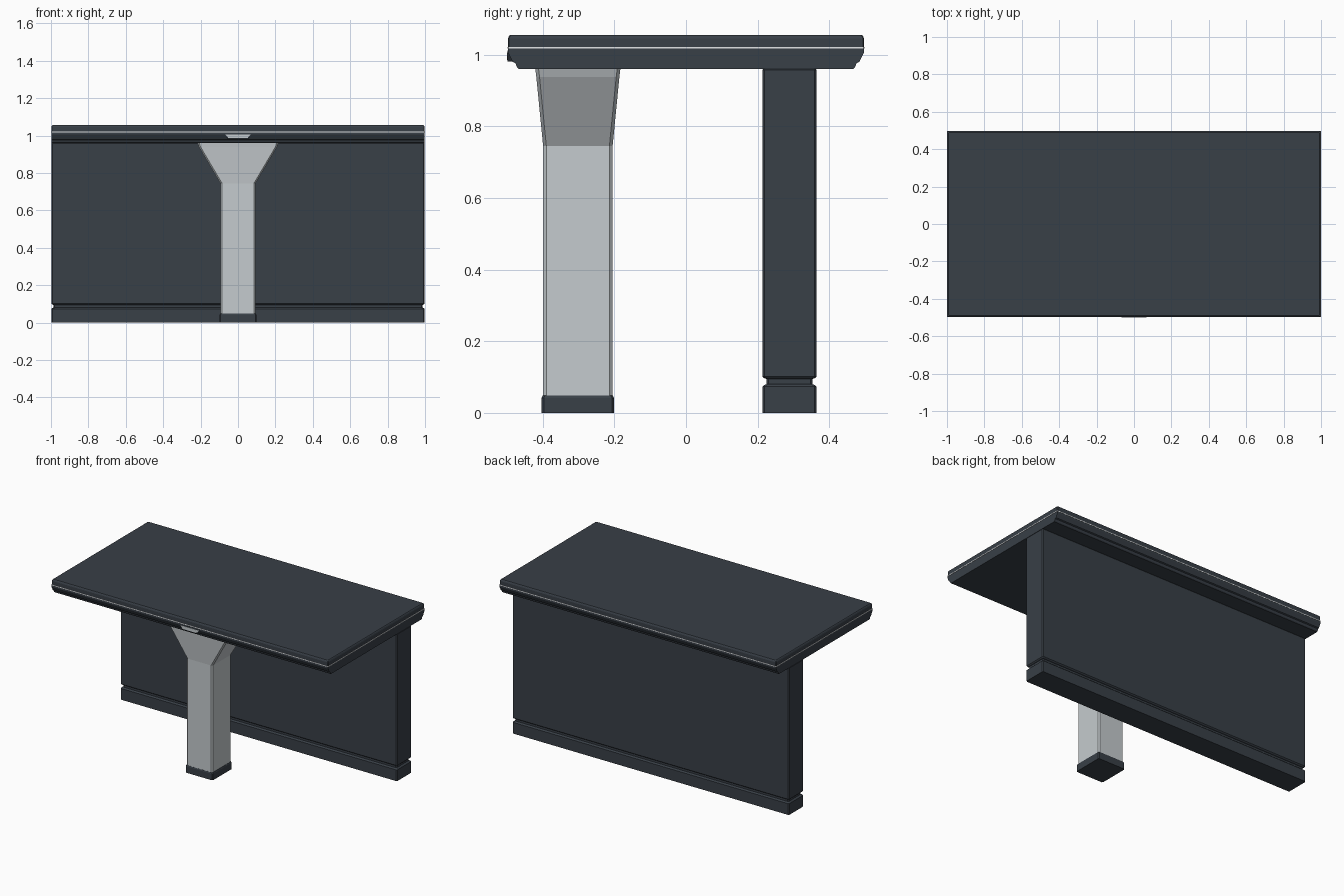
import bpy, bmesh

if "Cube" in bpy.data.objects:
    bpy.data.objects.remove(bpy.data.objects["Cube"])


def material(name, rgb):
    m = bpy.data.materials.new(name)
    m.diffuse_color = (*rgb, 1)
    m.use_nodes = True
    m.node_tree.nodes["Principled BSDF"].inputs["Base Color"].default_value = m.diffuse_color
    return m


DARK = material("dark slate", (0.040, 0.050, 0.063))
LIGHT = material("light grey", (0.56, 0.60, 0.62))
WHITE = material("white trim", (0.85, 0.87, 0.88))


def loft(name, rings, mat):
    """Skin closed rings of points and cap both ends."""
    bm = bmesh.new()
    loops = [[bm.verts.new(p) for p in ring] for ring in rings]
    n = len(loops[0])
    for a, b in zip(loops, loops[1:]):
        for i in range(n):
            j = (i + 1) % n
            bm.faces.new((a[i], a[j], b[j], b[i]))
    bm.faces.new(loops[0][::-1])
    bm.faces.new(loops[-1])
    bmesh.ops.recalc_face_normals(bm, faces=bm.faces)
    mesh = bpy.data.meshes.new(name)
    bm.to_mesh(mesh)
    bm.free()
    mesh.materials.append(mat)
    ob = bpy.data.objects.new(name, mesh)
    bpy.context.collection.objects.link(ob)
    return ob


def rect(hx, hy, z, cy=0, c=0.006):
    """Horizontal rectangle with chamfered corners."""
    return [(x, cy + y, z) for x, y in (
        (hx - c, -hy), (hx, -hy + c), (hx, hy - c), (hx - c, hy),
        (c - hx, hy), (-hx, hy - c), (-hx, c - hy), (c - hx, -hy))]


# Tabletop: bevelled upper slab, thin trim band, moulded lower slab
loft("tabletop_slab", [rect(0.998, 0.497, 1.022, c=0.003), rect(0.998, 0.497, 1.046, c=0.003),
                       rect(0.995, 0.494, 1.053, c=0.003), rect(0.991, 0.490, 1.056, c=0.003)], DARK)
loft("trim_band", [rect(1.0, 0.4985, z, c=0.003) for z in (1.017, 1.022)], WHITE)
half = [(0.497, 1.017), (0.497, 1.006), (0.484, 0.980), (0.476, 0.976), (0.472, 0.965), (0.467, 0.960)]
outline = half + [(-y, z) for y, z in reversed(half)]
loft("tabletop_moulding", [[(x, y, z) for y, z in outline] for x in (-0.998, 0.998)], DARK)

# Small trapezoid badge under the front edge, with a light face plate
for name, wide, narrow, z0, z1, y0, y1, mat in (
        ("badge_body", 0.074, 0.054, 0.981, 1.012, -0.498, -0.470, DARK),
        ("badge_face", 0.068, 0.050, 0.986, 1.006, -0.500, -0.498, LIGHT)):
    loft(name, [[(-narrow, y, z0), (narrow, y, z0), (wide, y, z1), (-wide, y, z1)]
                for y in (y0, y1)], mat)

# Rear panel with a groove running above the plinth
loft("rear_panel", [rect(hx, hy, z, 0.289) for hx, hy, z in (
    (0.998, 0.076, 0), (0.998, 0.076, 0.073), (0.993, 0.071, 0.078), (0.987, 0.064, 0.080),
    (0.987, 0.064, 0.095), (0.993, 0.071, 0.097), (0.998, 0.076, 0.102),
    (0.998, 0.076, 0.957), (0.992, 0.070, 0.965))], DARK)

# Front column flaring out under the top
loft("column", [rect(hx, hy, z, -0.302, 0.009) for hx, hy, z in (
    (0.094, 0.097, 0.04), (0.094, 0.097, 0.745), (0.208, 0.116, 0.938), (0.217, 0.119, 0.962))], LIGHT)
loft("column_foot", [rect(hx, hy, z, -0.302) for hx, hy, z in (
    (0.099, 0.101, 0), (0.099, 0.101, 0.042), (0.096, 0.098, 0.048))], DARK)
